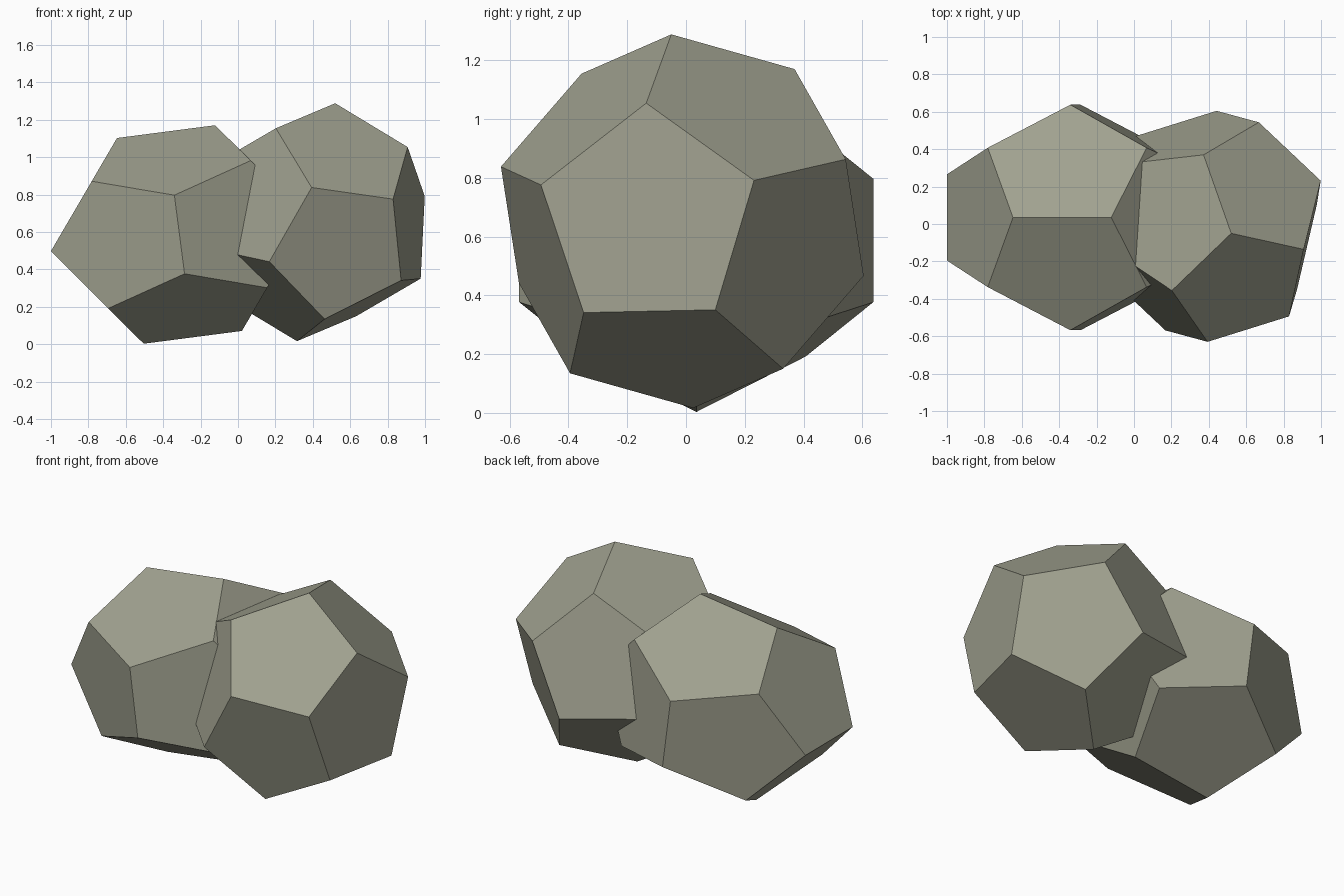
import bpy
import bmesh
import math
from mathutils import Matrix, Vector

cube = bpy.data.objects.get("Cube")
if cube:
    bpy.data.objects.remove(cube, do_unlink=True)

PHI = (1 + math.sqrt(5)) / 2
SIZE = 0.3725

stone = bpy.data.materials.new("grey_green_stone")
stone.use_nodes = True
colour = (0.35, 0.355, 0.275, 1)
stone.diffuse_color = colour
stone.node_tree.nodes["Principled BSDF"].inputs["Base Color"].default_value = colour


def dodecahedron_points():
    signs = (-1, 1)
    points = [Vector((a, b, c)) for a in signs for b in signs for c in signs]
    for a in signs:
        for b in signs:
            p, q = a / PHI, b * PHI
            points += [Vector((p, 0, q)), Vector((q, p, 0)), Vector((0, q, p))]
    return points


def add_rock(name, centre, rotation, stretch):
    """Twelve-sided rock: hull of the corner points, with flat pentagon faces."""
    bm = bmesh.new()
    for p in dodecahedron_points():
        bm.verts.new(p)
    bmesh.ops.convex_hull(bm, input=bm.verts[:])
    bmesh.ops.dissolve_limit(bm, angle_limit=math.radians(2),
                             verts=bm.verts[:], edges=bm.edges[:])
    shape = rotation.to_4x4() @ Matrix.Diagonal((*(Vector(stretch) * SIZE), 1))
    bmesh.ops.transform(bm, matrix=shape, verts=bm.verts[:])
    bmesh.ops.recalc_face_normals(bm, faces=bm.faces[:])
    mesh = bpy.data.meshes.new(name)
    bm.to_mesh(mesh)
    bm.free()
    mesh.materials.append(stone)
    rock = bpy.data.objects.new(name, mesh)
    rock.location = centre
    bpy.context.collection.objects.link(rock)
    return rock


# Wide, flattened rock, tilted slightly
tilt = Matrix.Rotation(math.radians(-7.4), 3, 'Y')
add_rock("right_rock", (-0.313, 0.035, 0.587), tilt, (1.15, 1, 0.92))

# Regular rock, turned so one edge lies along edge_dir
up = Vector((0.491, -0.133, 0.861)).normalized()
edge_dir = Vector((0.843, -0.186, -0.504))
side = up.cross(edge_dir).normalized()
turn = Matrix((side.cross(up), side, up)).transposed()
add_rock("left_rock", (0.4175, -0.0125, 0.6525), turn, (1, 1, 1))
